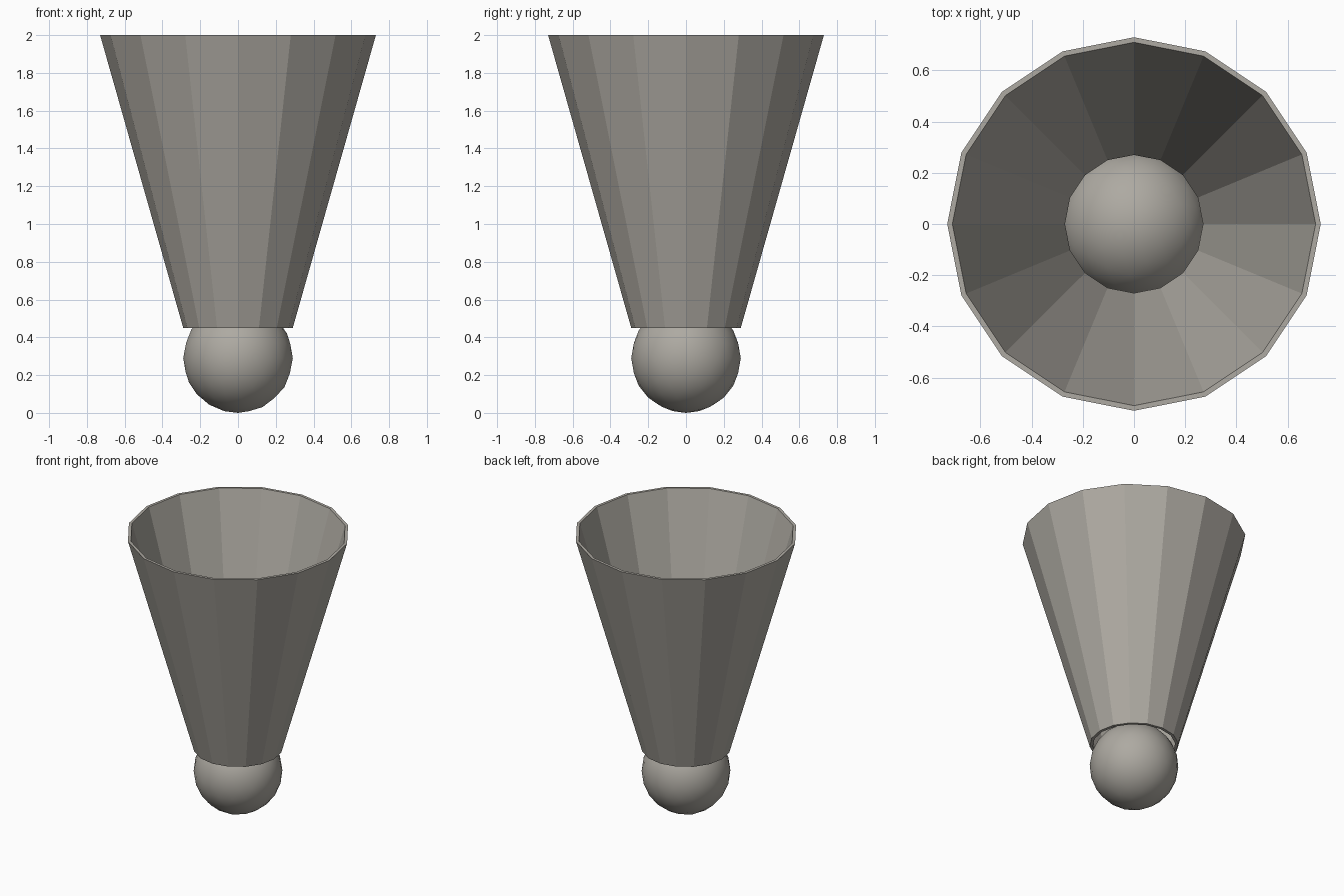
import bpy, math

cube = bpy.data.objects.get("Cube")
if cube:
    bpy.data.objects.remove(cube, do_unlink=True)

SIDES = 16


def make_material(name, color):
    mat = bpy.data.materials.new(name)
    mat.use_nodes = True
    mat.diffuse_color = color
    mat.node_tree.nodes["Principled BSDF"].inputs["Base Color"].default_value = color
    return mat


def ring(radius, z):
    steps = [math.tau * i / SIDES for i in range(SIDES)]
    return [(radius * math.cos(a), radius * math.sin(a), z) for a in steps]


grey = make_material("warm grey", (0.42, 0.40, 0.36, 1))

# Open flared shade: a closed wall profile swept around the axis
profile = [(0.29, 0.45), (0.73, 2.0), (0.71, 2.0), (0.27, 0.45)]
verts = [v for r, z in profile for v in ring(r, z)]
faces = []
for p in range(len(profile)):
    a, b = p * SIDES, (p + 1) % len(profile) * SIDES
    for i in range(SIDES):
        j = (i + 1) % SIDES
        faces.append((a + i, a + j, b + j, b + i))
mesh = bpy.data.meshes.new("flared_shade")
mesh.from_pydata(verts, [], faces)
mesh.materials.append(grey)
shade = bpy.data.objects.new("flared_shade", mesh)
bpy.context.collection.objects.link(shade)

# Smooth ball sitting under the narrow opening
bpy.ops.mesh.primitive_ico_sphere_add(subdivisions=3, radius=0.29, location=(0, 0, 0.29))
ball = bpy.context.object
ball.name = "ball"
ball.data.materials.append(grey)
bpy.ops.object.shade_smooth()
